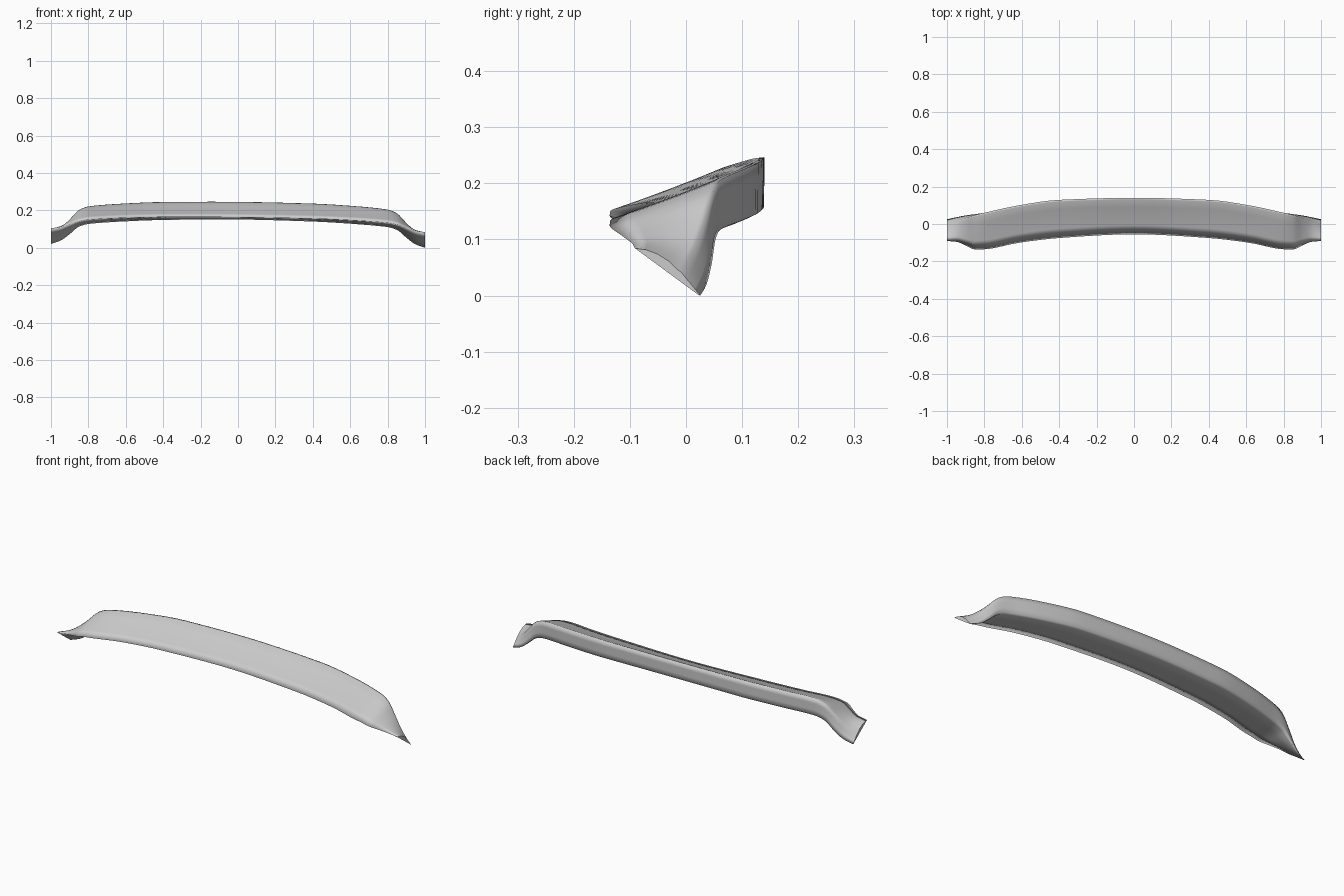
import bpy, bmesh

if "Cube" in bpy.data.objects:
    bpy.data.objects.remove(bpy.data.objects["Cube"])

# Half-span stations: x, front edge (y,z), top lip (y,z), rear bottom (y,z), top bulge
STATIONS = [
    (0.00, -.055, .168, .140, .253, .139, .155, -.004),
    (0.40, -.075, .165, .129, .248, .128, .148, -.004),
    (0.62, -.101, .158, .099, .237, .098, .137, -.003),
    (0.80, -.135, .146, .060, .220, .060, .122, -.001),
    (0.85, -.136, .137, .048, .200, .053, .107, .002),
    (0.90, -.115, .121, .031, .148, .047, .065, .005),
    (0.95, -.095, .106, .010, .096, .038, .028, .008),
    (1.00, -.091, .099, -.010, .058, .028, .0115, .010),
]
TILT = -0.0105


def smooth(x):
    """Hermite interpolation of the stations at |x|."""
    n = len(STATIONS)
    i = max(k for k in range(n - 1) if STATIONS[k][0] <= x + 1e-9)
    a, b = STATIONS[i], STATIONS[i + 1]
    h = b[0] - a[0]
    t = (x - a[0]) / h

    def slope(k, c):
        if k == 0:
            return 0
        if k == n - 1:
            return (STATIONS[k][c] - STATIONS[k-1][c]) / (STATIONS[k][0] - STATIONS[k-1][0])
        p, q, r = STATIONS[k-1], STATIONS[k], STATIONS[k+1]
        s1, s2 = (q[c] - p[c]) / (q[0] - p[0]), (r[c] - q[c]) / (r[0] - q[0])
        return 0 if s1 * s2 <= 0 else 2 * s1 * s2 / (s1 + s2)

    out = []
    for c in range(1, 8):
        m0, m1 = slope(i, c) * h, slope(i + 1, c) * h
        out.append((2*t**3 - 3*t**2 + 1) * a[c] + (t**3 - 2*t**2 + t) * m0
                   + (3*t**2 - 2*t**3) * b[c] + (t**3 - t**2) * m1)
    return out


def section(x):
    fy, fz, ty, tz, by, bz, bulge = smooth(abs(x))

    def mix(p, q, t, dz=0):
        return (p[0] + (q[0] - p[0]) * t, p[1] + (q[1] - p[1]) * t + dz)
    F, T, B = (fy, fz), (ty, tz), (by, bz)
    pts = [F, mix(F, T, .25, bulge * .75), mix(F, T, .5, bulge), mix(F, T, .75, bulge * .75),
           mix(F, T, .95), mix(T, B, .03), mix(T, B, .3), mix(T, B, .65),
           mix(T, B, .93), mix(B, F, .06), mix(B, F, .35), mix(B, F, .7)]
    return [(x, y, z + TILT * x) for y, z in pts]


# Wedge-shaped spoiler body lofted along x, with drooping ends
half = [0.05 * k for k in range(16)] + [0.775 + 0.0125 * k for k in range(19)]
xs = [-x for x in reversed(half[1:])] + half
bm = bmesh.new()
rings = [[bm.verts.new(p) for p in section(x)] for x in xs]
for r0, r1 in zip(rings, rings[1:]):
    for k in range(len(r0)):
        j = (k + 1) % len(r0)
        bm.faces.new((r0[k], r0[j], r1[j], r1[k]))
bm.faces.new(rings[0])
bm.faces.new(list(reversed(rings[-1])))
bmesh.ops.recalc_face_normals(bm, faces=bm.faces)
low = min(v.co.z for v in bm.verts)
for v in bm.verts:
    v.co.z -= low
for f in bm.faces:
    f.smooth = len(f.verts) == 4
mesh = bpy.data.meshes.new("lip_spoiler")
bm.to_mesh(mesh)
bm.free()
obj = bpy.data.objects.new("lip_spoiler", mesh)
bpy.context.collection.objects.link(obj)
